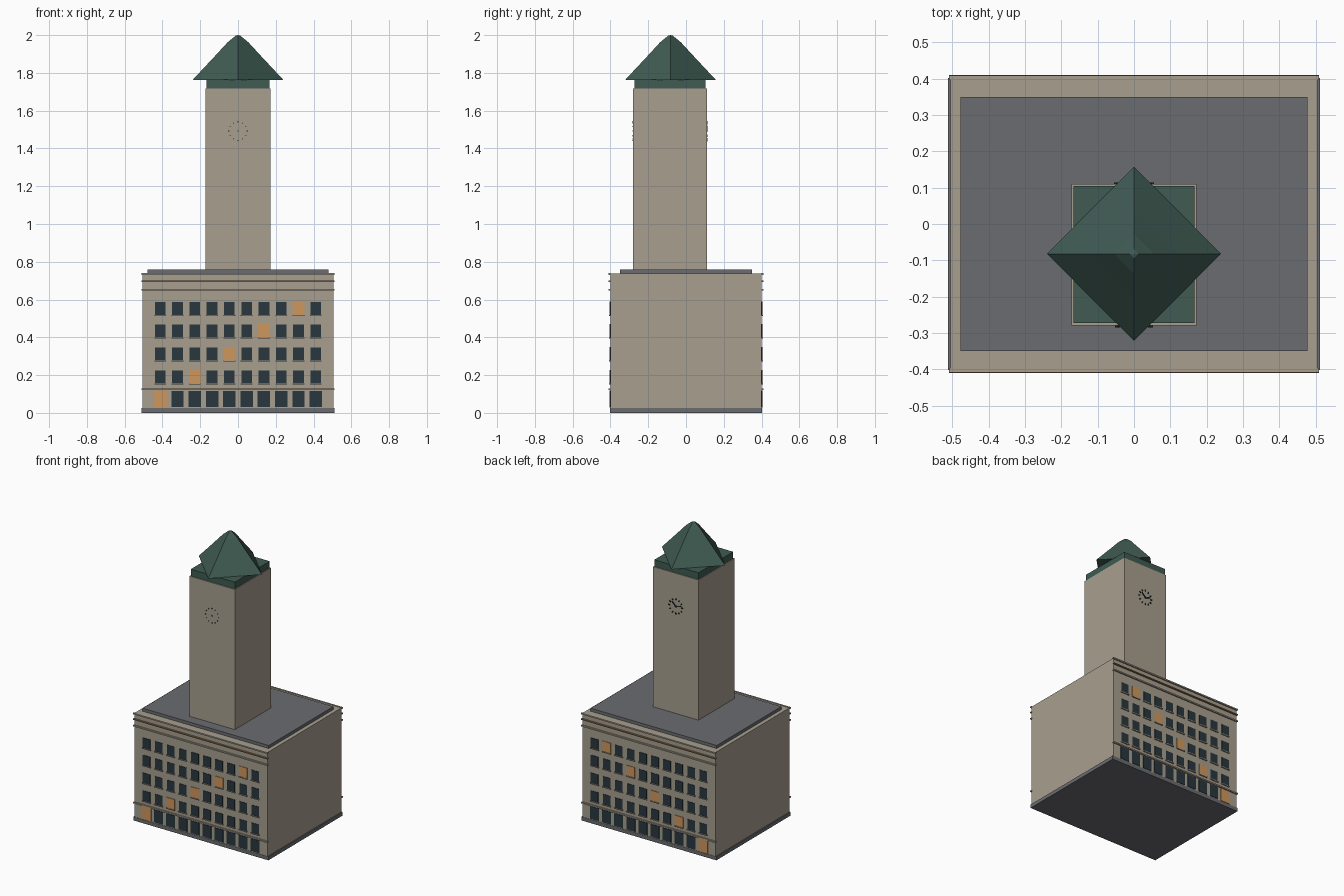
import bpy, bmesh, math
from mathutils import Matrix, Vector

if "Cube" in bpy.data.objects:
    bpy.data.objects.remove(bpy.data.objects["Cube"], do_unlink=True)


def material(name, rgb):
    m = bpy.data.materials.new(name)
    m.use_nodes = True
    m.diffuse_color = (*rgb, 1)
    m.node_tree.nodes["Principled BSDF"].inputs["Base Color"].default_value = (*rgb, 1)
    return m


STONE = material("warm limestone", (0.39, 0.345, 0.275))
SLATE = material("slate grey", (0.145, 0.15, 0.16))
GREEN = material("aged copper green", (0.05, 0.105, 0.085))
GLASS = material("dark glass", (0.022, 0.038, 0.048))
LIT = material("lit glass", (0.62, 0.31, 0.11))
COPPER = material("bronze trim", (0.33, 0.19, 0.09))
BLACK = material("clock black", (0.015, 0.018, 0.02))


def finish(name, bm, mat):
    bmesh.ops.recalc_face_normals(bm, faces=bm.faces)
    mesh = bpy.data.meshes.new(name)
    bm.to_mesh(mesh)
    bm.free()
    mesh.materials.append(mat)
    obj = bpy.data.objects.new(name, mesh)
    bpy.context.collection.objects.link(obj)
    return obj


def add_box(bm, centre, size, turn=0):
    """Box turned about the y axis."""
    mat = (Matrix.Translation(centre) @ Matrix.Rotation(turn, 4, 'Y')
           @ Matrix.Diagonal((*size, 1)))
    bmesh.ops.create_cube(bm, size=1, matrix=mat)


def block(name, mat, half_x, y0, y1, z0, z1):
    bm = bmesh.new()
    add_box(bm, (0, (y0 + y1) / 2, (z0 + z1) / 2), (2 * half_x, y1 - y0, z1 - z0))
    return finish(name, bm, mat)


# Main masses
block("plinth", SLATE, 0.512, -0.402, 0.402, 0, 0.025)
block("main_building", STONE, 0.505, -0.4, 0.4, 0.025, 0.737)
block("flat_roof", SLATE, 0.478, -0.35, 0.35, 0.737, 0.758)
block("tower", STONE, 0.172, -0.28, 0.11, 0.758, 1.718)
block("tower_cap", GREEN, 0.167, -0.273, 0.104, 1.718, 1.764)

# Tower roof: four-sided bulging pyramid set diagonally
bm = bmesh.new()
rings = []
for radius, z in ((0.24, 1.763), (0.125, 1.886), (0.055, 1.962), (0.012, 1.997)):
    rings.append([bm.verts.new((radius * math.cos(k * math.pi / 2),
                                -0.082 + radius * math.sin(k * math.pi / 2), z))
                  for k in range(4)])
for low, high in zip(rings, rings[1:]):
    for k in range(4):
        n = (k + 1) % 4
        bm.faces.new((low[k], low[n], high[n], high[k]))
tip = bm.verts.new((0, -0.082, 2))
for k in range(4):
    bm.faces.new((rings[-1][k], rings[-1][(k + 1) % 4], tip))
bm.faces.new(rings[0][::-1])
finish("tower_roof", bm, GREEN)

# Windows, sills and string courses on the front and back
ROW_Z = (0.073, 0.19, 0.312, 0.434, 0.552)
for side, label in ((-1, "front"), (1, "back")):
    dark, lit, sills = bmesh.new(), bmesh.new(), bmesh.new()
    for row, z in enumerate(ROW_Z):
        width, height = (0.066, 0.085) if row == 0 else (0.057, 0.068)
        for col in range(10):
            x = (col - 4.5) * 0.0915
            if col == 2 * row:
                add_box(lit, (x, side * 0.4, z), (width + 0.006, 0.008, height + 0.005))
            else:
                add_box(dark, (x, side * 0.4, z), (width, 0.006, height))
            if row:
                add_box(sills, (x, side * 0.402, z - height / 2 - 0.003),
                        (width + 0.006, 0.012, 0.006))
    finish(label + "_windows", dark, GLASS)
    finish(label + "_lit_windows", lit, LIT)
    finish(label + "_sills", sills, STONE)

    bands = bmesh.new()
    for z in (0.125, 0.652, 0.735):
        add_box(bands, (0, side * 0.403, z), (1.02, 0.012, 0.009))
    finish(label + "_string_courses", bands, STONE)
    trim = bmesh.new()
    add_box(trim, (0, side * 0.404, 0.697), (1.02, 0.013, 0.007))
    finish(label + "_bronze_trim", trim, COPPER)

# Clock marks on the front and back of the tower
for label, y, size in (("front", -0.281, 0.006), ("back", 0.111, 0.011)):
    marks = bmesh.new()
    centre = Vector((0, y, 1.492))
    for hour in range(12):
        a = hour * math.pi / 6
        add_box(marks, centre + Vector((math.sin(a), 0, math.cos(a))) * 0.049,
                (size * 0.6, 0.007, size), a)
    add_box(marks, centre, (size, 0.007, size))
    finish(label + "_clock_marks", marks, BLACK)

hands = bmesh.new()
for angle, length in ((math.radians(45), 0.04), (math.radians(-75), 0.042)):
    way = Vector((math.sin(angle), 0, math.cos(angle)))
    add_box(hands, Vector((0, 0.111, 1.492)) + way * length / 2,
            (0.007, 0.007, length), angle)
finish("back_clock_hands", hands, BLACK)
